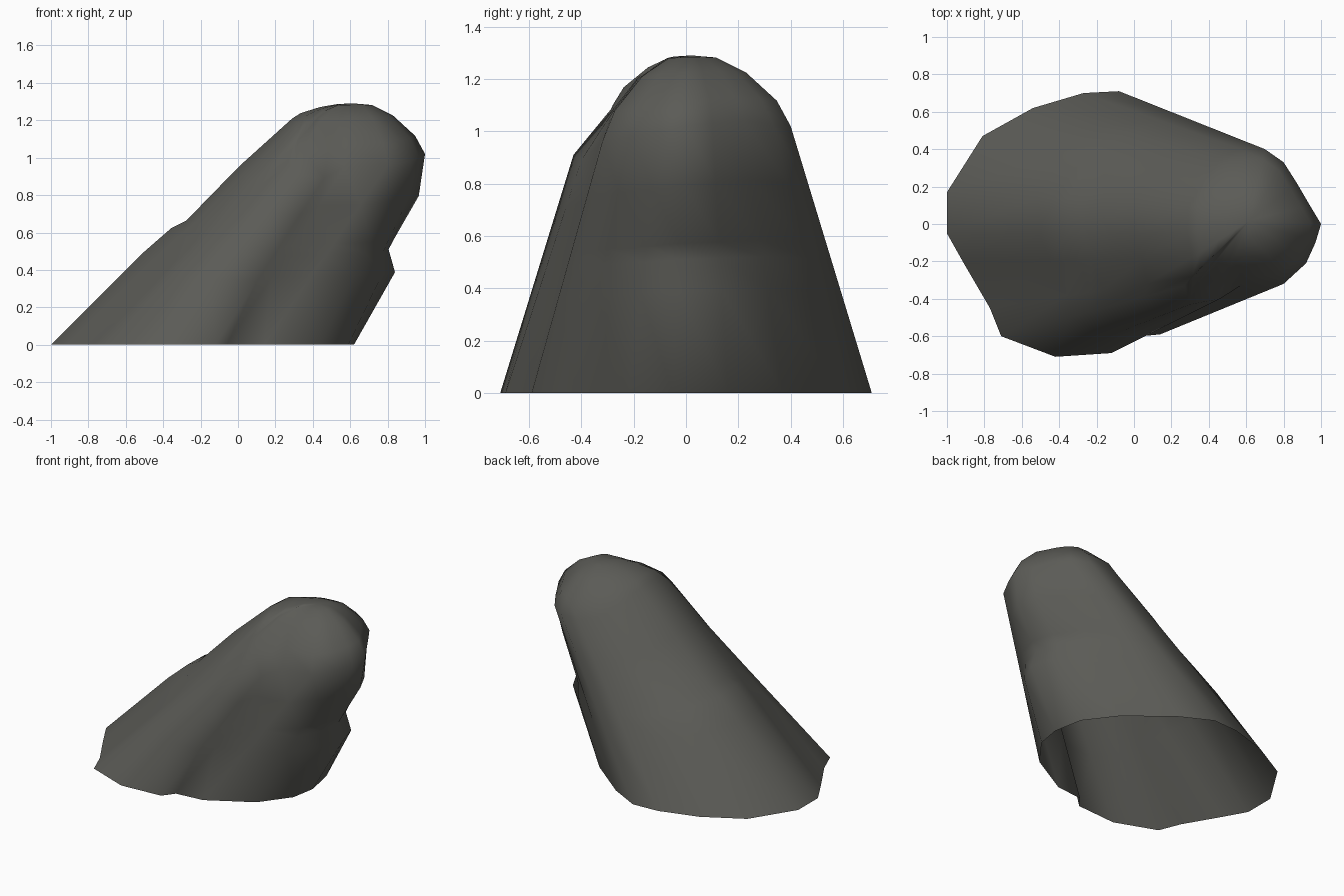
import bpy, bmesh
from mathutils import Vector

if "Cube" in bpy.data.objects:
    bpy.data.objects.remove(bpy.data.objects["Cube"])

# Ribs of the leaning boulder: base x, y -> shoulder x, y, z
RIBS = [
    (-1, .17, .29, .10, 1.2), (-.81, .47, .35, .26, 1.11), (-.54, .62, .45, .36, 1.05),
    (-.27, .70, .57, .40, 1.02), (-.08, .71, .70, .40, 1.02), (.13, .60, .80, .33, 1.03),
    (.42, .37, .87, .22, 1.04), (.58, .16, .94, .10, 1.03), (.62, -.05, 1, 0, 1.02),
    (.59, -.22, .97, -.10, 1.0), (.44, -.42, .92, -.21, .98), (.14, -.59, .80, -.32, .96),
    (-.06, -.61, .57, -.33, .95), (-.12, -.69, .46, -.40, .89), (-.42, -.71, .30, -.43, .91),
    (-.71, -.60, .27, -.33, .98), (-.77, -.45, .31, -.28, 1.1), (-.91, -.21, .31, -.18, 1.18),
    (-1, -.05, .29, -.05, 1.21)]
# Height fraction -> outward push of the end face, lift of the slab on the slope
WALL = [(0, 0, 0), (.38, .075, .03), (.5, -.005, .02), (.56, .005, -.015), (.78, .05, .01), (1, 0, 0)]
END_FACE = {6: .4, 7: 1, 8: 1, 9: .5}
SLAB = (0, 1, 18)
# Dome: horizontal scale, rise towards the apex
DOME = [(.86, .36), (.55, .76), (.25, .97)]
APEX = Vector((.62, .02, 1.29))

rings = []
for t, push, lift in WALL:
    ring = []
    for i, (bx, by, sx, sy, sz) in enumerate(RIBS):
        p = Vector((bx, by, 0)).lerp(Vector((sx, sy, sz)), t)
        p.x = min(p.x + push * END_FACE.get(i, 0), 1)
        if i in SLAB:
            p.z += lift
        ring.append(p)
    rings.append(ring)
shoulder = rings[-1]
for f, h in DOME:
    # The front slab ends in a ledge, so the dome is narrower than it
    rings.append([Vector((APEX.x + (p.x - APEX.x) * f,
                          APEX.y + (max(p.y, -.36) - APEX.y) * f,
                          p.z + (APEX.z - p.z) * h)) for p in shoulder])

# Skin the rings, leaving the underside open
bm = bmesh.new()
loops = [[bm.verts.new(p) for p in r] for r in rings]
n = len(RIBS)
for a, b in zip(loops, loops[1:]):
    for i in range(n):
        j = (i + 1) % n
        bm.faces.new((a[i], a[j], b[j], b[i]))
top = bm.verts.new(APEX)
for i in range(n):
    bm.faces.new((loops[-1][i], loops[-1][(i + 1) % n], top))
bmesh.ops.recalc_face_normals(bm, faces=bm.faces)
if top.link_faces[0].normal.z < 0:
    bmesh.ops.reverse_faces(bm, faces=bm.faces)
for f in bm.faces:
    f.smooth = True

mesh = bpy.data.meshes.new("boulder")
bm.to_mesh(mesh)
bm.free()
stone = bpy.data.materials.new("dark grey stone")
stone.diffuse_color = (.105, .105, .094, 1)
stone.use_nodes = True
stone.node_tree.nodes["Principled BSDF"].inputs["Base Color"].default_value = stone.diffuse_color
mesh.materials.append(stone)
rock = bpy.data.objects.new("boulder", mesh)
bpy.context.collection.objects.link(rock)
